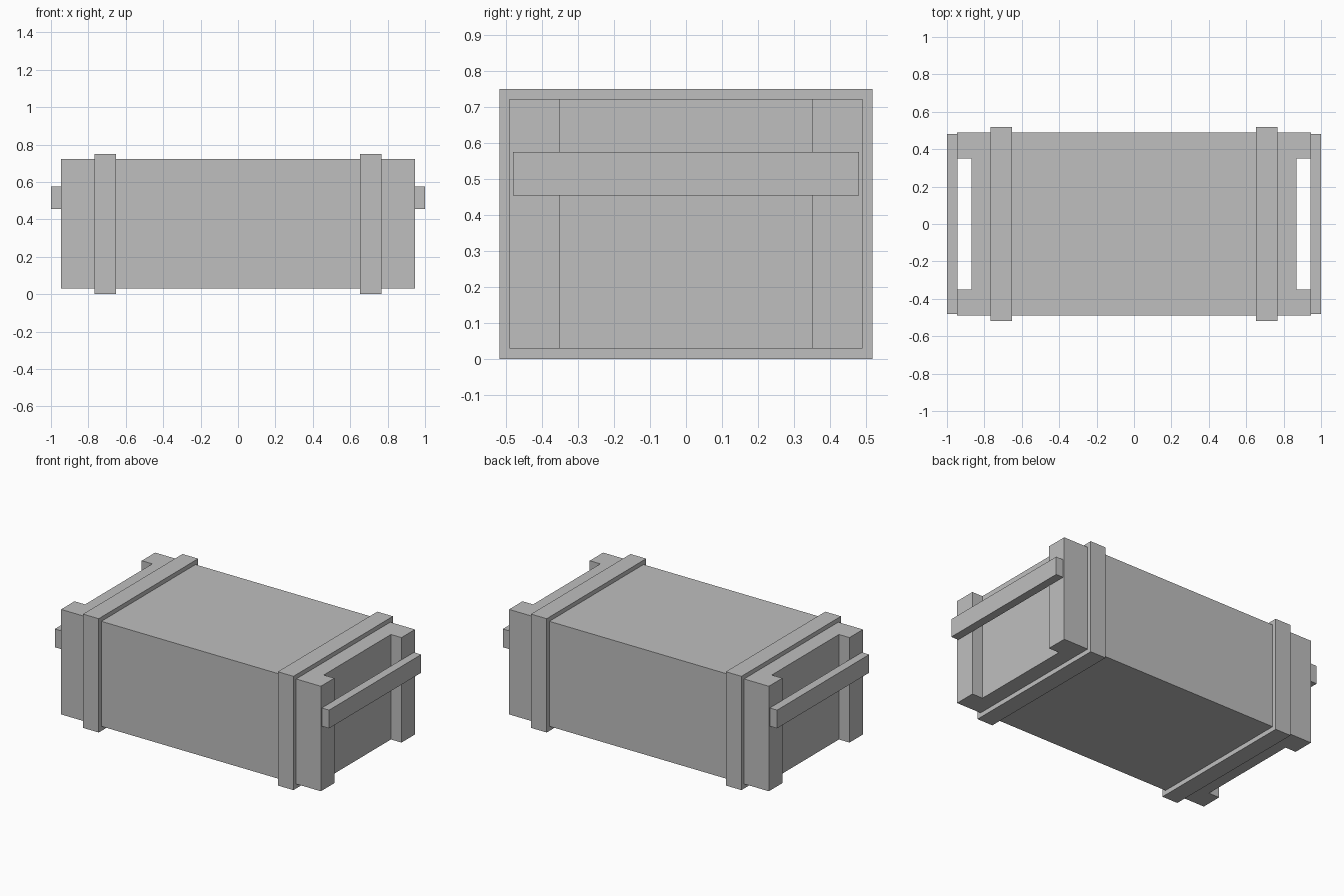
import bpy
import bmesh

cube = bpy.data.objects.get("Cube")
if cube:
    bpy.data.objects.remove(cube, do_unlink=True)

GREY = (0.52, 0.52, 0.52, 1.0)
mat = bpy.data.materials.new("plain_grey")
mat.use_nodes = True
mat.diffuse_color = GREY
mat.node_tree.nodes["Principled BSDF"].inputs["Base Color"].default_value = GREY


def prism(name, outline, z0, z1):
    """Extrude a flat outline in x, y from z0 up to z1."""
    bm = bmesh.new()
    face = bm.faces.new([bm.verts.new((x, y, z0)) for x, y in outline])
    extruded = bmesh.ops.extrude_face_region(bm, geom=[face])["geom"]
    for item in extruded:
        if isinstance(item, bmesh.types.BMVert):
            item.co.z = z1
    bmesh.ops.recalc_face_normals(bm, faces=bm.faces)
    mesh = bpy.data.meshes.new(name)
    bm.to_mesh(mesh)
    bm.free()
    mesh.materials.append(mat)
    obj = bpy.data.objects.new(name, mesh)
    bpy.context.collection.objects.link(obj)
    return obj


def box(name, x0, x1, half_y, z0, z1):
    return prism(name, [(x0, -half_y), (x1, -half_y), (x1, half_y), (x0, half_y)], z0, z1)


# Crate body: long sides run past the recessed end panels as corner posts
END, PANEL, SIDE, POST = 0.947, 0.87, 0.49, 0.35
half = [(END, -SIDE), (END, -POST), (PANEL, -POST),
        (PANEL, POST), (END, POST), (END, SIDE)]
prism("crate_body", half + [(-x, -y) for x, y in half], 0.03, 0.722)

# Bands around the crate and carrying bars across the ends
for side, s in (("left", 1), ("right", -1)):
    box(side + "_band", *sorted((s * 0.653, s * 0.767)), 0.518, 0.0, 0.75)
    box(side + "_handle", *sorted((s * 0.945, s * 1.0)), 0.48, 0.455, 0.575)
